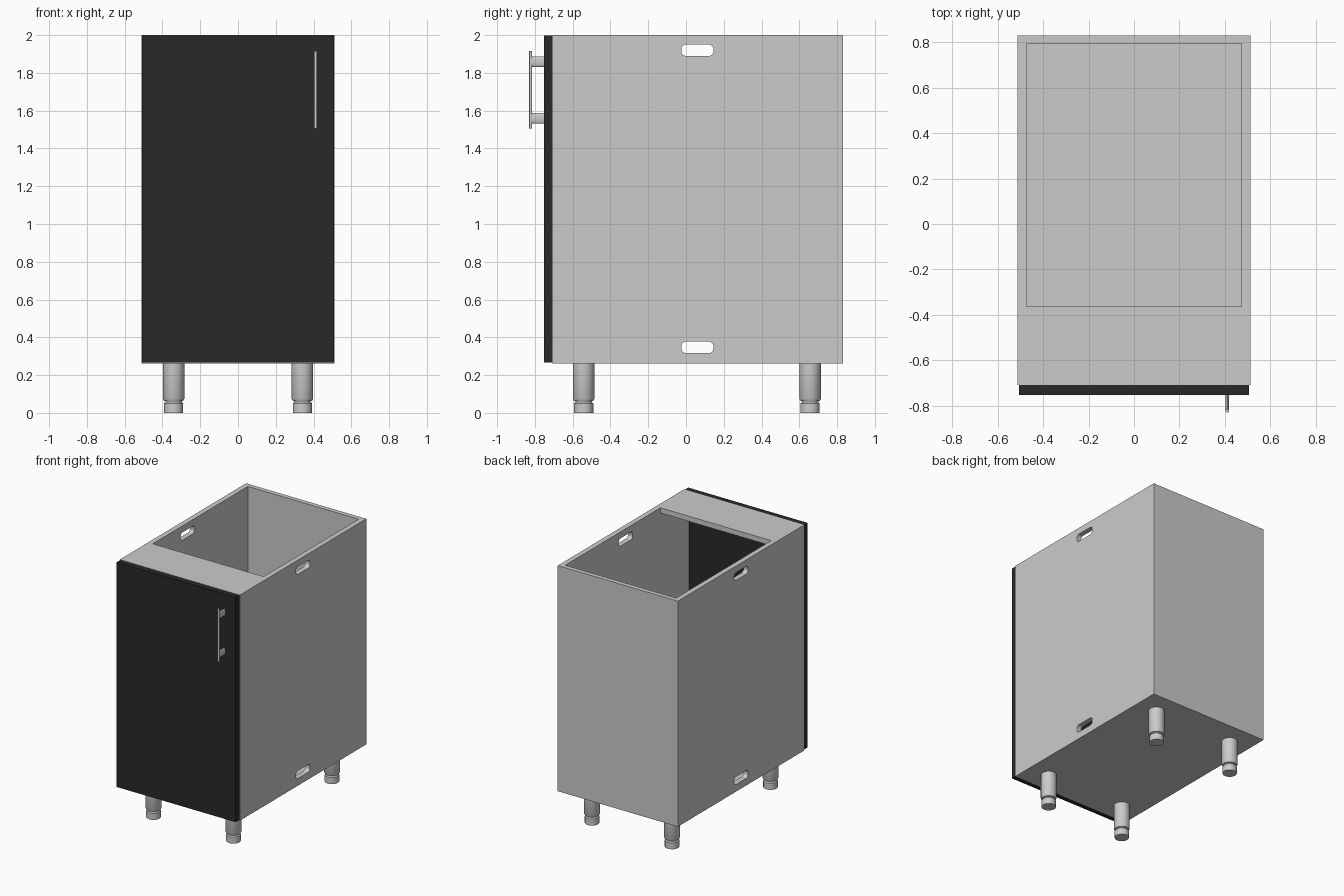
import bpy, bmesh, math
from mathutils import Matrix

if "Cube" in bpy.data.objects:
    bpy.data.objects.remove(bpy.data.objects["Cube"])


def new_object(name, bm, smooth=False):
    bmesh.ops.recalc_face_normals(bm, faces=bm.faces)
    me = bpy.data.meshes.new(name)
    bm.to_mesh(me)
    bm.free()
    ob = bpy.data.objects.new(name, me)
    bpy.context.collection.objects.link(ob)
    bpy.ops.object.select_all(action='DESELECT')
    ob.select_set(True)
    bpy.context.view_layer.objects.active = ob
    if smooth:
        bpy.ops.object.shade_smooth_by_angle(angle=math.radians(35))
    return ob


def box(name, x0, x1, y0, y1, z0, z1):
    bm = bmesh.new()
    m = Matrix.Translation(((x0 + x1) / 2, (y0 + y1) / 2, (z0 + z1) / 2))
    bmesh.ops.create_cube(bm, size=1, matrix=m @ Matrix.Diagonal((x1 - x0, y1 - y0, z1 - z0, 1)))
    return new_object(name, bm)


def slot_cutter(y, z, w, h, r):
    # rounded rectangle extruded across the whole cabinet
    bm = bmesh.new()
    verts = []
    for k, (sy, sz) in enumerate(((1, 1), (-1, 1), (-1, -1), (1, -1))):
        for i in range(7):
            a = math.radians(90 * k + 15 * i)
            verts.append(bm.verts.new((-1, y + sy * (w / 2 - r) + r * math.cos(a),
                                       z + sz * (h / 2 - r) + r * math.sin(a))))
    face = bm.faces.new(verts)
    ext = bmesh.ops.extrude_face_region(bm, geom=[face])
    bmesh.ops.translate(bm, vec=(2, 0, 0),
                        verts=[v for v in ext['geom'] if isinstance(v, bmesh.types.BMVert)])
    return new_object("slot_cutter", bm)


def lathe(name, profile, x, y, n=32):
    bm = bmesh.new()
    vs = [bm.verts.new((r, 0, z)) for r, z in profile]
    es = [bm.edges.new(p) for p in zip(vs, vs[1:])]
    bmesh.ops.spin(bm, geom=vs + es, cent=(0, 0, 0), axis=(0, 0, 1),
                   angle=math.tau, steps=n, use_duplicate=False)
    bmesh.ops.remove_doubles(bm, verts=bm.verts, dist=1e-5)
    bmesh.ops.translate(bm, verts=bm.verts, vec=(x, y, 0))
    return new_object(name, bm, True)


# Side panels with slots
slots = [slot_cutter(0.06, z, 0.17, 0.06, 0.024) for z in (0.347, 1.92)]
for side, x0, x1 in (("left", -0.512, -0.472), ("right", 0.472, 0.512)):
    panel = box(side + "_side_panel", x0, x1, -0.708, 0.795, 0.262, 2.0)
    for cutter in slots:
        mod = panel.modifiers.new("slot", 'BOOLEAN')
        mod.operation = 'DIFFERENCE'
        mod.solver = 'EXACT'
        mod.object = cutter
        bpy.ops.object.modifier_apply(modifier=mod.name)
for cutter in slots:
    bpy.data.objects.remove(cutter)

# Back, floor and top front rail
box("back_panel", -0.512, 0.512, 0.795, 0.83, 0.262, 2.0)
box("floor_panel", -0.472, 0.472, -0.708, 0.795, 0.262, 0.302)
box("top_front_rail", -0.472, 0.472, -0.708, -0.363, 1.96, 2.0)

# Door
door = box("door", -0.507, 0.507, -0.752, -0.708, 0.266, 1.998)
black = bpy.data.materials.new("black_front")
black.diffuse_color = (0.022, 0.022, 0.022, 1)
black.use_nodes = True
black.node_tree.nodes["Principled BSDF"].inputs["Base Color"].default_value = black.diffuse_color
door.data.materials.append(black)

# Handle bar and its two flattened posts
lathe("handle_bar", [(0, 1.505), (0.008, 1.505), (0.008, 1.915), (0, 1.915)], 0.411, -0.822, 16)
for name, z in (("lower", 1.56), ("upper", 1.86)):
    bm = bmesh.new()
    m = (Matrix.Translation((0.411, -0.785, z)) @ Matrix.Diagonal((0.28, 1, 1, 1))
         @ Matrix.Rotation(math.pi / 2, 4, 'X'))
    bmesh.ops.create_cone(bm, cap_ends=True, segments=24, radius1=0.028,
                          radius2=0.028, depth=0.066, matrix=m)
    new_object(name + "_handle_post", bm, True)

# Legs: cylinder, narrow neck and foot
leg = [(0, 0), (0.051, 0), (0.051, 0.05), (0.044, 0.058), (0.044, 0.062),
       (0.051, 0.064), (0.057, 0.075), (0.057, 0.262), (0, 0.262)]
for row, y in (("front", -0.542), ("back", 0.657)):
    for side, x in (("left", -0.341), ("right", 0.341)):
        lathe(f"{row}_{side}_leg", leg, x, y)
